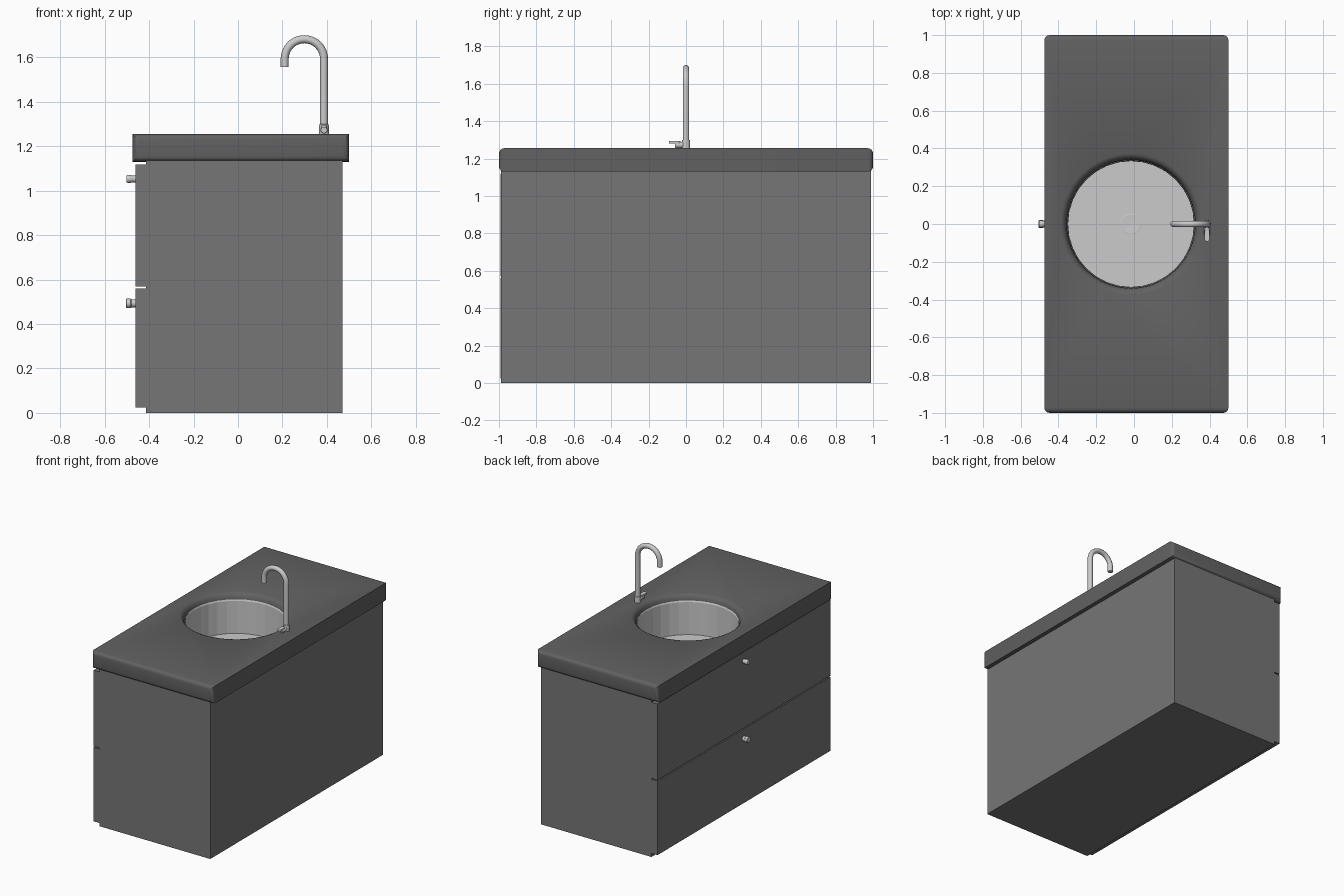
import bpy, bmesh, math
from mathutils import Vector, Matrix

if "Cube" in bpy.data.objects:
    bpy.data.objects.remove(bpy.data.objects["Cube"])


def material(name, v):
    m = bpy.data.materials.new(name)
    m.diffuse_color = (v, v, v, 1)
    m.use_nodes = True
    m.node_tree.nodes["Principled BSDF"].inputs["Base Color"].default_value = m.diffuse_color
    return m


DARK, MID, LIGHT = material("dark", 0.12), material("mid", 0.18), material("light", 0.6)


def finish(name, bm, mat, smooth=None):
    me = bpy.data.meshes.new(name)
    bm.to_mesh(me)
    bm.free()
    ob = bpy.data.objects.new(name, me)
    bpy.context.collection.objects.link(ob)
    me.materials.append(mat)
    bpy.ops.object.select_all(action='DESELECT')
    bpy.context.view_layer.objects.active = ob
    ob.select_set(True)
    if smooth:
        bpy.ops.object.shade_smooth_by_angle(angle=math.radians(smooth))
    return ob


def box_bm(lo, hi):
    bm = bmesh.new()
    bmesh.ops.create_cube(bm, size=1)
    lo, hi = Vector(lo), Vector(hi)
    for v in bm.verts:
        v.co = (lo + hi) / 2 + v.co * (hi - lo)
    return bm


def lathe(name, profile, n, origin, mat, axis='Z', smooth=None):
    """Spin (radius, height) points round an axis."""
    bm = bmesh.new()
    vs = [bm.verts.new((r, 0, h)) for r, h in profile]
    es = [bm.edges.new(p) for p in zip(vs, vs[1:])]
    bmesh.ops.spin(bm, geom=vs + es, cent=(0, 0, 0), axis=(0, 0, 1),
                   angle=math.tau, steps=n, use_merge=False)
    bmesh.ops.remove_doubles(bm, verts=bm.verts, dist=1e-5)
    bmesh.ops.recalc_face_normals(bm, faces=bm.faces)
    turn = {'Z': Matrix(), '-X': Matrix.Rotation(-math.pi / 2, 4, 'Y'),
            '-Y': Matrix.Rotation(math.pi / 2, 4, 'X')}[axis]
    bmesh.ops.transform(bm, matrix=Matrix.Translation(origin) @ turn, verts=bm.verts)
    return finish(name, bm, mat, smooth)


# cabinet body, open under the worktop
bm = box_bm((-0.415, -0.988, 0), (0.47, 0.988, 1.135))
top = [f for f in bm.faces if f.normal.z > 0.9]
bmesh.ops.delete(bm, geom=top, context='FACES_ONLY')
finish("cabinet", bm, MID)

# drawer fronts and knobs
for name, z0, z1, knob_z, r, length in (("lower", 0.025, 0.56, 0.493, 0.021, 0.043),
                                        ("upper", 0.568, 1.118, 1.053, 0.018, 0.039)):
    finish(name + "_drawer", box_bm((-0.462, -0.991, z0), (-0.415, 0.986, z1)), MID)
    lathe(name + "_knob", [(0, 0), (r * 0.85, 0), (r * 0.85, length * 0.4), (r, length * 0.5),
                           (r, length * 0.9), (r * 0.85, length), (0, length)],
          20, (-0.462, 0, knob_z), LIGHT, '-X', 35)

# worktop: rounded ends and corners, crisp long edges
SINK = (-0.016, 0, 0)
bm = box_bm((-0.475, -1, 1.13), (0.5, 1, 1.255))
edges = [e for e in bm.edges if abs(e.verts[0].co.y - e.verts[1].co.y) < 0.01]
bmesh.ops.bevel(bm, geom=edges, offset=0.028, segments=4, profile=0.5, affect='EDGES')
worktop = finish("worktop", bm, DARK)
cutter = lathe("sink_cutter", [(0, 1.4), (0.375, 1.4), (0.373, 1.255), (0.36, 1.25),
                               (0.349, 1.24), (0.341, 1.222), (0.338, 1.2),
                               (0.338, 1.0), (0, 1.0)], 64, SINK, DARK)
mod = worktop.modifiers.new("sink_hole", 'BOOLEAN')
mod.operation, mod.solver, mod.object = 'DIFFERENCE', 'EXACT', cutter
bpy.context.view_layer.objects.active = worktop
bpy.ops.object.modifier_apply(modifier=mod.name)
bpy.data.objects.remove(cutter)
worktop.select_set(True)
bpy.ops.object.shade_smooth_by_angle(angle=math.radians(35))

# basin and drain
lathe("basin", [(0.337, 1.215), (0.333, 1.205), (0.333, 0.97), (0, 0.97),
                (0, 0.96), (0.337, 0.96), (0.337, 1.215)], 32, SINK, LIGHT)
lathe("drain", [(0.057, 0.97), (0.057, 0.974), (0.05, 0.975), (0, 0.973)], 32, SINK, LIGHT)

# faucet pipe: straight stem and hooked spout
R, CX, CZ = 0.0885, 0.2985, 1.593
pts = [(CX + R, 1.14), (CX + R, 1.4)]
pts += [(CX + R * math.cos(a), CZ + R * math.sin(a))
        for a in (math.pi * i / 20 for i in range(21))]
pts += [(CX - R, 1.556)]
cu = bpy.data.curves.new("faucet_path", 'CURVE')
cu.dimensions = '3D'
cu.bevel_depth, cu.bevel_resolution, cu.use_fill_caps = 0.018, 3, True
sp = cu.splines.new('POLY')
sp.points.add(len(pts) - 1)
for p, (x, z) in zip(sp.points, pts):
    p.co = (x, 0, z, 1)
pipe = bpy.data.objects.new("faucet_pipe", cu)
bpy.context.collection.objects.link(pipe)
bpy.ops.object.select_all(action='DESELECT')
bpy.context.view_layer.objects.active = pipe
pipe.select_set(True)
bpy.ops.object.convert(target='MESH')
pipe.data.materials.append(LIGHT)
bpy.ops.object.shade_smooth_by_angle(angle=math.radians(40))

# faucet base, side valve and lever
FX = CX + R
lathe("faucet_base", [(0, 1.14), (0.022, 1.14), (0.022, 1.285), (0.021, 1.298), (0.018, 1.3)],
      24, (FX, 0, 0), LIGHT, 'Z', 35)
lathe("faucet_valve", [(0, 0), (0.016, 0), (0.016, 0.055), (0.013, 0.06), (0, 0.06)],
      20, (FX, 0, 1.273), LIGHT, '-Y', 35)
bm = box_bm((FX - 0.014, -0.092, 1.281), (FX + 0.014, -0.03, 1.293))
bmesh.ops.bevel(bm, geom=[e for e in bm.edges if abs(e.verts[0].co.z - e.verts[1].co.z) > 0.005],
                offset=0.012, segments=4, profile=0.5, affect='EDGES')
finish("faucet_lever", bm, LIGHT, 35)
